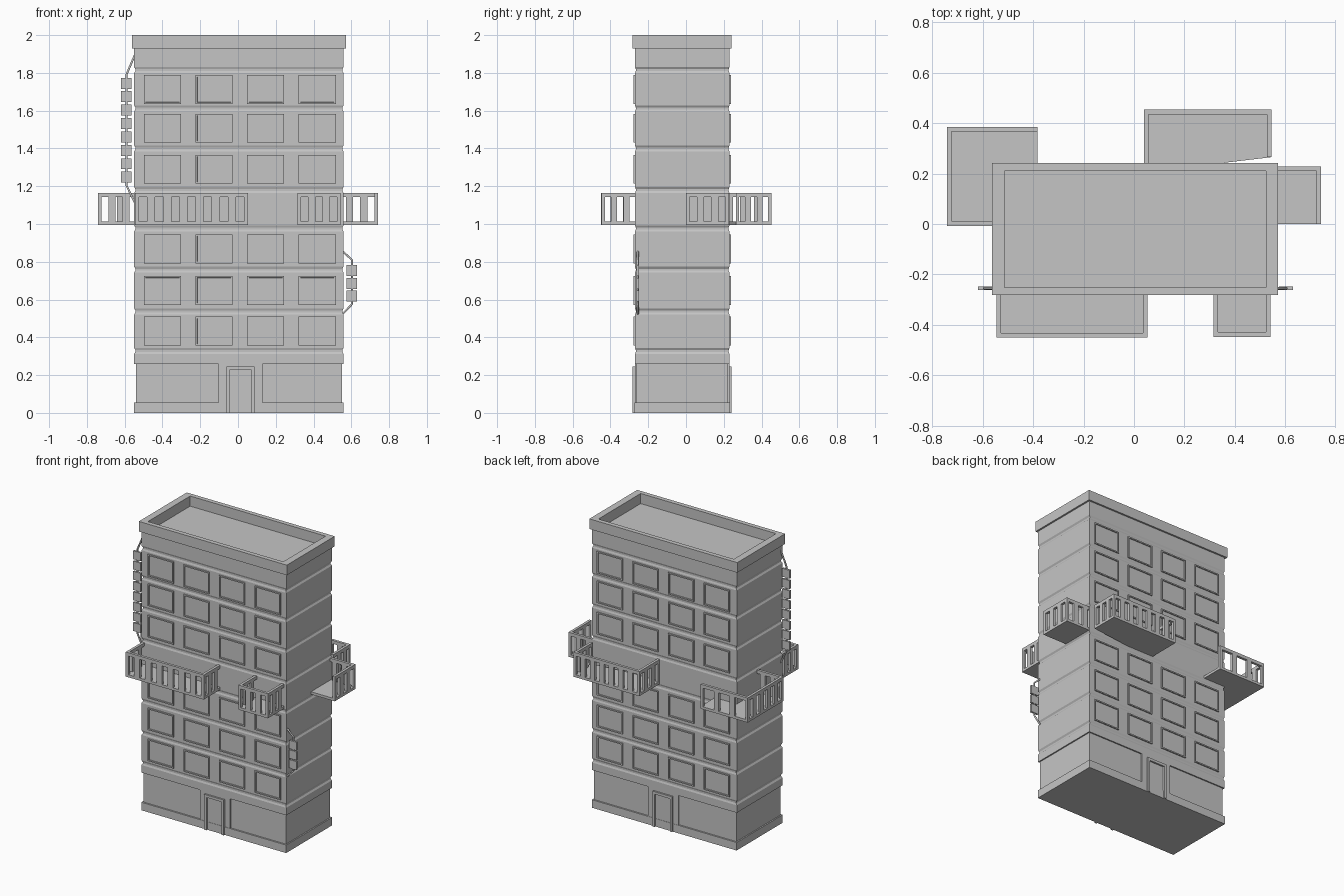
import bpy, bmesh
from mathutils import Vector

cube = bpy.data.objects.get("Cube")
if cube:
    bpy.data.objects.remove(cube, do_unlink=True)

grey = bpy.data.materials.new("concrete_grey")
grey.use_nodes = True
COLOUR = (0.56, 0.56, 0.56, 1)
grey.diffuse_color = COLOUR
grey.node_tree.nodes["Principled BSDF"].inputs["Base Color"].default_value = COLOUR


def finish(name, bm):
    bmesh.ops.recalc_face_normals(bm, faces=bm.faces)
    mesh = bpy.data.meshes.new(name)
    bm.to_mesh(mesh)
    bm.free()
    mesh.materials.append(grey)
    obj = bpy.data.objects.new(name, mesh)
    bpy.context.collection.objects.link(obj)


def add_box(bm, x0, x1, y0, y1, z0, z1):
    for v in bmesh.ops.create_cube(bm, size=1)["verts"]:
        v.co = Vector((x1 if v.co.x > 0 else x0,
                       y1 if v.co.y > 0 else y0,
                       z1 if v.co.z > 0 else z0))


# Main tower: a rectangle lofted through (height, x inset, y inset) steps
CX, CY, HX, HY = 0.0045, -0.02, 0.5545, 0.25
grooves = (0.328, 0.537, 0.758, 0.977, 1.18, 1.40, 1.612, 1.815)
steps = [(0, 0, -0.002), (0.055, 0, -0.002), (0.055, 0.009, 0.009),
         (0.26, 0.009, 0.009), (0.26, 0, 0)]
for g in grooves:
    steps += [(g - 0.016, 0, 0), (g - 0.005, 0.007, 0.004),
              (g + 0.005, 0.007, 0.004), (g + 0.016, 0, 0)]
steps += [(1.93, 0, 0), (1.93, -0.012, -0.012), (2, -0.012, -0.012),
          (2, 0.036, 0.019), (1.93, 0.036, 0.019)]

bm = bmesh.new()
rings = []
for z, inset_x, inset_y in steps:
    hx, hy = HX - inset_x, HY - inset_y
    rings.append([bm.verts.new((CX + sx * hx, CY + sy * hy, z))
                  for sx, sy in ((-1, -1), (1, -1), (1, 1), (-1, 1))])
for low, high in zip(rings, rings[1:]):
    for i in range(4):
        j = (i + 1) % 4
        bm.faces.new((low[i], low[j], high[j], high[i]))
bm.faces.new(rings[0])
bm.faces.new(rings[-1])
finish("tower", bm)

for label, side in (("front", -1), ("back", 1)):
    wall = CY + side * HY

    # Windows: shallow boxes with a flat frame and a recessed pane
    bm = bmesh.new()
    ys = sorted((wall - side * 0.004, wall + side * 0.008))
    for zc in (0.433, 0.648, 0.868, 1.29, 1.507, 1.712):
        for col in range(4):
            xc = 0.01 + (col - 1.5) * 0.273
            add_box(bm, xc - 0.098, xc + 0.098, *ys, zc - 0.076, zc + 0.076)
    bm.normal_update()
    panes = [f for f in bm.faces if f.normal.y * side > 0.9]
    bmesh.ops.inset_individual(bm, faces=panes, thickness=0.012)
    bmesh.ops.inset_individual(bm, faces=panes, thickness=0.0005)
    bmesh.ops.translate(bm, verts=[v for f in panes for v in f.verts],
                        vec=(0, -side * 0.007, 0))
    finish(label + "_windows", bm)

    # Entrance pier between the recessed ground-floor panels
    bm = bmesh.new()
    add_box(bm, -0.103, 0.129, *sorted((wall - side * 0.02, wall)), 0.05, 0.262)
    finish(label + "_entrance_pier", bm)

    # Door frame
    bm = bmesh.new()
    ys = sorted((wall - side * 0.005, wall + side * 0.012))
    add_box(bm, -0.062, -0.045, *ys, 0, 0.245)
    add_box(bm, 0.071, 0.088, *ys, 0, 0.245)
    add_box(bm, -0.045, 0.071, *ys, 0.227, 0.245)
    finish(label + "_door_frame", bm)

# Balconies: floor slab outline plus slotted railings
Z0, Z1, Z2, Z3 = 0.995, 1.013, 1.142, 1.165
T = 0.018


def railing(bm, x0, x1, y0, y1, slots, post=0.5):
    along_x = x1 - x0 > y1 - y0
    start, length = (x0, x1 - x0) if along_x else (y0, y1 - y0)
    add_box(bm, x0, x1, y0, y1, Z0, Z1)
    add_box(bm, x0, x1, y0, y1, Z2, Z3)
    pitch = length / slots
    for i in range(slots + 1):
        a = start + max(0, i - post / 2) * pitch
        b = start + min(slots, i + post / 2) * pitch
        span = (a, b, y0, y1) if along_x else (x0, x1, a, b)
        add_box(bm, *span, Z1, Z2)


def balcony(name, outline, rails):
    bm = bmesh.new()
    face = bm.faces.new([bm.verts.new((x, y, Z0)) for x, y in outline])
    top = bmesh.ops.extrude_face_region(bm, geom=[face], use_keep_orig=True)["geom"]
    bmesh.ops.translate(bm, vec=(0, 0, Z1 - Z0),
                        verts=[g for g in top if isinstance(g, bmesh.types.BMVert)])
    for rail in rails:
        railing(bm, *rail)
    finish(name, bm)


def rectangle(x0, x1, y0, y1):
    return (x0, y0), (x1, y0), (x1, y1), (x0, y1)


# Side railings run a little way into the walls
FRONT, BACK, RIGHT = CY - HY, CY + HY, CX - HX
for name, x0, x1, y0, slots in (("front_long_balcony", -0.545, 0.053, -0.45, 7),
                                ("front_short_balcony", 0.315, 0.542, -0.447, 3)):
    balcony(name, rectangle(x0, x1, y0, FRONT),
            [(x0, x1, y0, y0 + T, slots),
             (x0, x0 + T, y0, FRONT + 0.02, 3), (x1 - T, x1, y0, FRONT + 0.02, 3)])

balcony("left_balcony", rectangle(0.55, 0.741, 0, 0.228),
        [(0.741 - T, 0.741, 0, 0.228, 3), (0.515, 0.741, 0.228 - T, 0.228, 3)])

balcony("back_balcony",
        ((0.04, BACK), (0.25, BACK), (0.545, 0.265), (0.545, 0.453), (0.04, 0.453)),
        [(0.04, 0.545, 0.453 - T, 0.453, 7), (0.04, 0.04 + T, BACK, 0.453, 3),
         (0.545 - T, 0.545, 0.265, 0.453, 3)])

# Corner balcony wraps the building's back right edge
balcony("corner_balcony",
        ((-0.742, -0.007), (RIGHT, -0.007), (RIGHT, BACK), (-0.382, BACK),
         (-0.382, 0.385), (-0.742, 0.385)),
        [(-0.742, -0.382, 0.385 - T, 0.385, 3, 0.3),
         (-0.742, -0.742 + T, -0.007, 0.385, 5),
         (-0.742, -0.52, -0.007, -0.007 + T, 3)])


# Hanging sign plates on bent cables
def sign(name, x, wall_x, top, bottom, first, pitch, count):
    curve = bpy.data.curves.new(name + "_cable", "CURVE")
    curve.dimensions = "3D"
    curve.bevel_depth = 0.006
    curve.bevel_resolution = 1
    curve.use_fill_caps = True
    spline = curve.splines.new("POLY")
    path = ((wall_x, top[0]), (x, top[1]), (x, bottom[1]), (wall_x, bottom[0]))
    spline.points.add(len(path) - 1)
    for point, (px, pz) in zip(spline.points, path):
        point.co = (px, -0.255, pz, 1)
    curve.materials.append(grey)
    bpy.context.collection.objects.link(bpy.data.objects.new(name + "_cable", curve))
    bm = bmesh.new()
    for i in range(count):
        z = first - i * pitch
        add_box(bm, x - 0.028, x + 0.028, -0.262, -0.248, z - 0.029, z + 0.029)
    finish(name + "_plates", bm)


sign("right_sign", -0.591, -0.544, (1.9, 1.79), (1.11, 1.205), 1.745, 0.071, 8)
sign("left_sign", 0.603, 0.555, (0.855, 0.81), (0.525, 0.575), 0.753, 0.067, 3)
